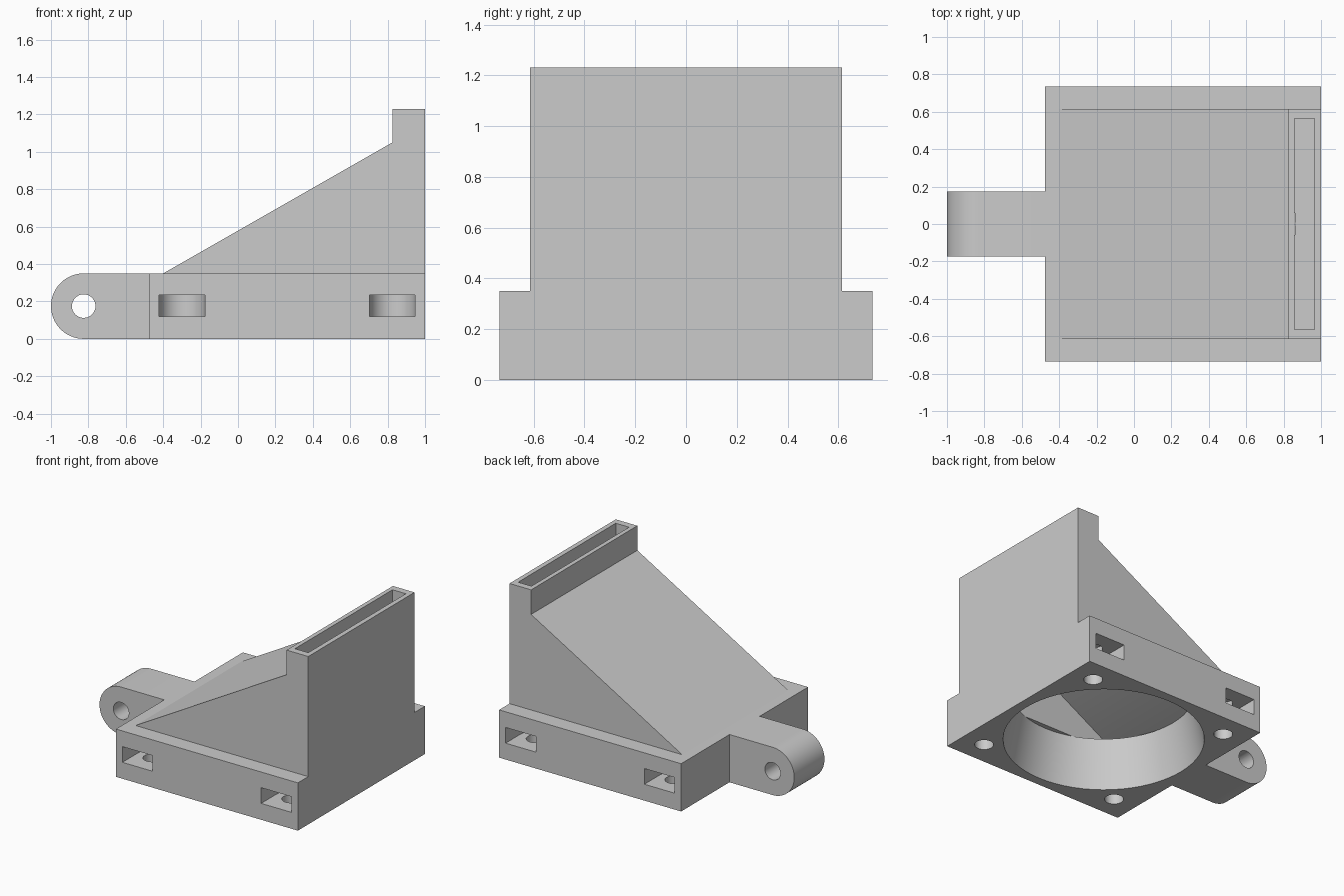
import bpy, bmesh
from math import cos, sin, pi
from mathutils import Vector

old = bpy.data.objects.get("Cube")
if old:
    bpy.data.objects.remove(old, do_unlink=True)

grey = bpy.data.materials.new("plain grey")
grey.use_nodes = True
grey.diffuse_color = (0.6, 0.6, 0.6, 1)
grey.node_tree.nodes["Principled BSDF"].inputs["Base Color"].default_value = (0.6, 0.6, 0.6, 1)


def finish(name, bm):
    bmesh.ops.recalc_face_normals(bm, faces=bm.faces)
    mesh = bpy.data.meshes.new(name)
    bm.to_mesh(mesh)
    bm.free()
    mesh.materials.append(grey)
    obj = bpy.data.objects.new(name, mesh)
    bpy.context.collection.objects.link(obj)
    return obj


def prism(name, outline, lo, hi, axis="z"):
    """Extrude an outline along z (points are x, y) or along y (points are x, z)."""
    def place(a, b, d):
        return (a, b, d) if axis == "z" else (a, d, b)
    bm = bmesh.new()
    face = bm.faces.new([bm.verts.new(place(a, b, lo)) for a, b in outline])
    new = bmesh.ops.extrude_face_region(bm, geom=[face])["geom"]
    verts = [v for v in new if isinstance(v, bmesh.types.BMVert)]
    bmesh.ops.translate(bm, verts=verts, vec=Vector(place(0, 0, hi - lo)))
    return finish(name, bm)


def arc(cx, cy, r, start=0, end=2 * pi, n=32, closed=False):
    steps = n if closed else n - 1
    return [(cx + r * cos(start + (end - start) * i / steps),
             cy + r * sin(start + (end - start) * i / steps)) for i in range(n)]


def circle(cx, cy, r):
    return arc(cx, cy, r, closed=True)


def box(x0, x1, y0, y1):
    return [(x0, y0), (x1, y0), (x1, y1), (x0, y1)]


def cut(obj, cutters):
    for cutter in cutters:
        mod = obj.modifiers.new("cut", "BOOLEAN")
        mod.operation, mod.solver, mod.object = "DIFFERENCE", "EXACT", cutter
        bpy.context.view_layer.objects.active = obj
        bpy.ops.object.modifier_apply(modifier=mod.name)
        bpy.data.objects.remove(cutter, do_unlink=True)


MID, TOP = 0.2625, 0.35      # fan axis and base height
SIDE, BOLT = 0.735, 0.5625   # base half width and bolt spacing

# Base block with tapered fan opening
base = prism("base", box(-0.475, 1, -SIDE, SIDE), 0, TOP)
bm = bmesh.new()
taper = (0.667 - 0.6) / TOP
pad = 0.05
bmesh.ops.create_cone(bm, cap_ends=True, segments=64, depth=TOP + 2 * pad,
                      radius1=0.667 + taper * pad, radius2=0.6 - taper * pad)
bmesh.ops.translate(bm, verts=bm.verts, vec=(MID, 0, TOP / 2))
cutters = [finish("fan_opening", bm)]

# Corner bolt holes and round-ended nut slots open to the sides
for sx in (-1, 1):
    for sy in (-1, 1):
        x, y, r = MID + sx * BOLT, sy * BOLT, 0.1225
        cutters.append(prism("bolt_hole", circle(x, y, 0.063), -0.05, 0.28))
        slot = arc(x, y, r, 0, -sy * pi, 24) + [(x - r, sy * 0.8), (x + r, sy * 0.8)]
        cutters.append(prism("nut_slot", slot, 0.12, 0.235))
cut(base, cutters)

# Hollow sloping duct, open below and at the outlet slot
duct = prism("duct", [(-0.4, TOP), (0.825, 1.05), (0.825, 1.23), (1, 1.23), (1, TOP)],
             -0.615, 0.615, "y")
hollow = prism("duct_hollow", [(-0.42, 0.3), (0.857, 1.03), (0.857, 1.3), (0.965, 1.3), (0.965, 0.3)],
               -0.565, 0.565, "y")
cut(duct, [hollow])

# Rounded mounting lug with a cross hole
R = TOP / 2
lug = prism("mounting_lug", [(-0.475, 0), (-0.475, TOP)] + arc(-0.825, R, R, pi / 2, 1.5 * pi),
            -0.175, 0.175, "y")
cut(lug, [prism("lug_hole", circle(-0.825, R, 0.063), -0.3, 0.3, "y")])

# Smooth the round surfaces, keep the edges sharp
bpy.ops.object.select_all(action="DESELECT")
for part in (base, duct, lug):
    part.select_set(True)
bpy.context.view_layer.objects.active = base
bpy.ops.object.shade_smooth_by_angle(angle=pi / 6)
